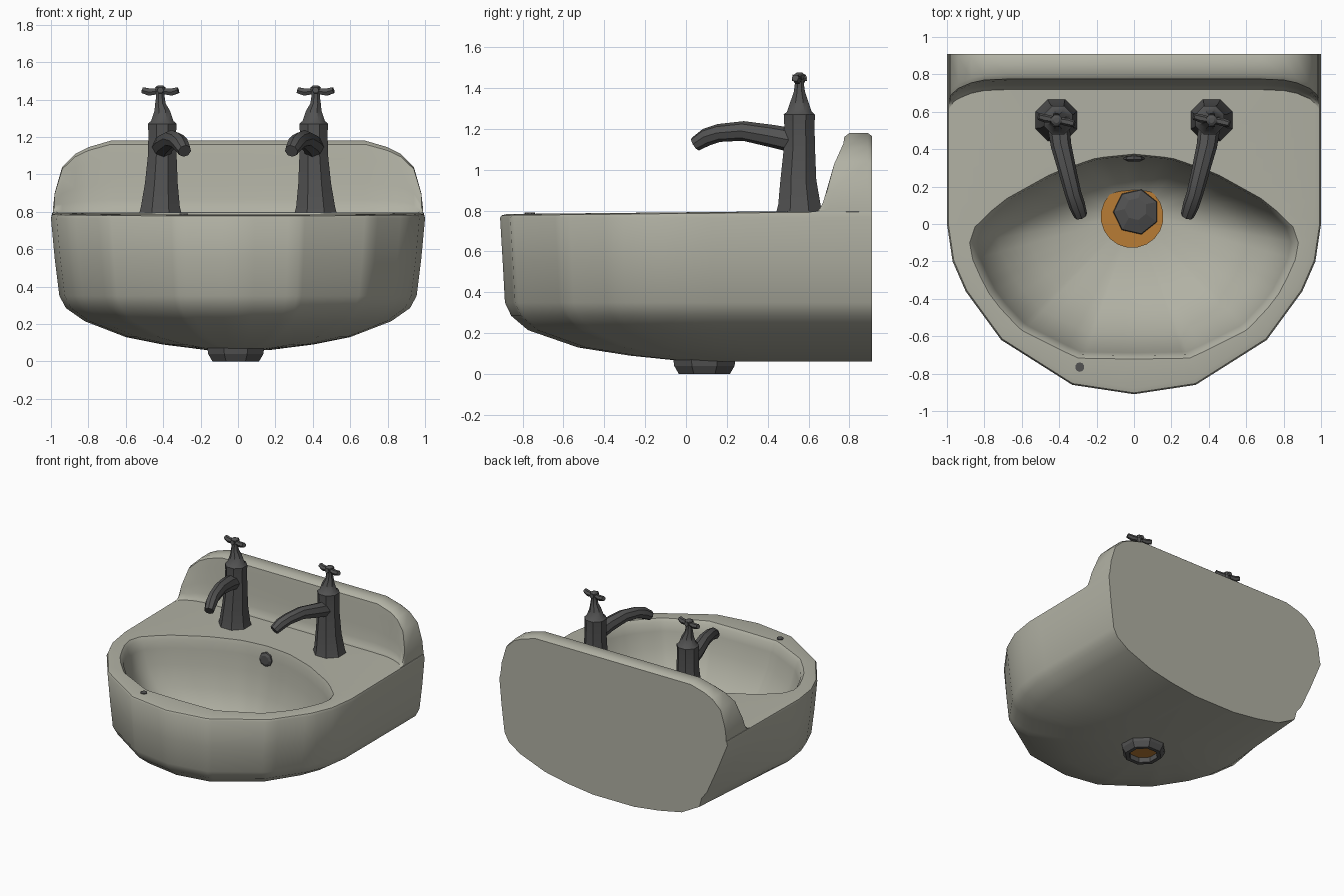
import bpy, bmesh, math
from mathutils import Vector

if "Cube" in bpy.data.objects:
    bpy.data.objects.remove(bpy.data.objects["Cube"])


def material(name, rgb):
    m = bpy.data.materials.new(name)
    m.diffuse_color = (*rgb, 1)
    m.use_nodes = True
    m.node_tree.nodes["Principled BSDF"].inputs["Base Color"].default_value = m.diffuse_color
    return m


CERAMIC = material("warm grey ceramic", (0.44, 0.44, 0.37))
METAL = material("dark metal", (0.085, 0.085, 0.085))
COPPER = material("orange copper", (0.48, 0.20, 0.035))


def loft(name, strips, mat, smooth=35):
    """Skin each list of rings and cap both ends; all strips share one object."""
    bm = bmesh.new()
    for rings in strips:
        vs = [[bm.verts.new(p) for p in r] for r in rings]
        n = len(vs[0])
        for a, b in zip(vs, vs[1:]):
            for i in range(n):
                j = (i + 1) % n
                bm.faces.new((a[i], a[j], b[j], b[i]))
        bm.faces.new(vs[0][::-1])
        bm.faces.new(vs[-1])
    bmesh.ops.recalc_face_normals(bm, faces=bm.faces)
    me = bpy.data.meshes.new(name)
    bm.to_mesh(me)
    bm.free()
    me.materials.append(mat)
    ob = bpy.data.objects.new(name, me)
    bpy.context.collection.objects.link(ob)
    bpy.context.view_layer.objects.active = ob
    ob.select_set(True)
    if smooth:
        bpy.ops.object.shade_smooth_by_angle(angle=math.radians(smooth))
    ob.select_set(False)
    return ob


def circle(x, y, z, r, n=8):
    return [(x + r * math.cos(2 * math.pi * (i + .5) / n),
             y + r * math.sin(2 * math.pi * (i + .5) / n), z) for i in range(n)]


def tube(path, n=8):
    """Rings along a path of (x, y, z, radius)."""
    pts = [Vector(p[:3]) for p in path]
    rings = []
    for k, p in enumerate(pts):
        t = (pts[min(k + 1, len(pts) - 1)] - pts[max(k - 1, 0)]).normalized()
        s = t.cross(Vector((0, 0, 1))).normalized()
        u = s.cross(t)
        rings.append([p + path[k][3] * (s * math.cos(2 * math.pi * i / n) + u * math.sin(2 * math.pi * i / n))
                      for i in range(n)])
    return rings


# --- plan outlines (right half, back to front), sampled along shared rays
CX, CY = 0, -0.1


def mirrored(half):
    return half + [(-x, y) for x, y in half[::-1] if x]


outer_poly = mirrored([(0, .91), (1, .91), (1, 0), (.97, -.2), (.9, -.36), (.71, -.62), (.33, -.86), (0, -.91)])
bowl_poly = mirrored([(0, .37), (.2, .35), (.43, .27), (.7, .12), (.84, -.01), (.87, -.1), (.85, -.21),
                      (.75, -.4), (.6, -.56), (.3, -.71), (0, -.715)])


def cast(poly, a):
    dx, dy = math.cos(a), math.sin(a)
    best = 0
    for (x1, y1), (x2, y2) in zip(poly, poly[1:] + poly[:1]):
        ex, ey = x2 - x1, y2 - y1
        det = dy * ex - dx * ey
        if abs(det) < 1e-9:
            continue
        px, py = x1 - CX, y1 - CY
        t = (ex * py - ey * px) / det
        s = (dx * py - dy * px) / det
        if t > 0 and -1e-6 <= s <= 1 + 1e-6:
            best = max(best, t)
    return CX + best * dx, CY + best * dy


# rays through every outline corner, plus even ones where there is room
TAU = 2 * math.pi
angles = [math.atan2(y - CY, x - CX) % TAU for x, y in outer_poly]
for i in range(56):
    a = TAU * i / 56
    if all(abs((a - b + math.pi) % TAU - math.pi) > .03 for b in angles):
        angles.append(a)
angles.sort()
outer = [cast(outer_poly, a) for a in angles]
bowl = [cast(bowl_poly, a) for a in angles]


def deck_z(y):
    return .783 + .018 * (y + .9) / 1.8


# --- basin: underside, walls, deck and bowl in one loft
rings = []
for sx, sy, z, pinch in [(.18, .5, .062, 0), (.4, .65, .09, .0), (.6, .79, .13, 0), (.82, .925, .215, .08),
                         (.92, .97, .285, .16), (.955, .987, .35, .14), (.98, .993, .55, .07), (1, 1, .765, 0)]:
    ring = []
    for x, y in outer:
        # the left wall draws in towards the back, the right wall stays straight
        k = 1 - pinch * max(0, min(1, y / .91)) * (x < 0)
        ring.append((x * sx * k, .91 - (.91 - y) * sy, z))
    rings.append(ring)
rings.append([(x * .993, .91 - (.91 - y) * .996, deck_z(y) - .006) for x, y in outer])
rings.append([(x * .965, .91 - (.91 - y) * .982, deck_z(y)) for x, y in outer])
rings.append([(x * 1.01, y * 1.01, deck_z(y)) for x, y in bowl])
for s, z in [(.985, .765), (.965, .7), (.93, .58), (.83, .42), (.65, .28), (.4, .19), (.17, .16)]:
    rings.append([(x * s, .05 + (y - .05) * s, z) for x, y in bowl])
loft("basin", [rings], CERAMIC, smooth=40)

# --- backsplash: profile swept across the width, curling forward and falling at both ends
stations = [(0, 1.18, 0), (.68, 1.18, 0), (.8, 1.145, -.005), (.87, 1.11, -.02), (.94, 1.04, -.05),
            (.98, .9, -.085), (.99, .81, -.1)]
stations = [(-x, t, d) for x, t, d in stations[:0:-1]] + stations
profile = [(.91, -1), (.91, .96), (.89, 1), (.80, 1), (.775, .95), (.766, .75), (.755, .42),
           (.742, .18), (.73, .05), (.715, 0), (.715, -1)]
rings = []
for x, top, d in stations:
    rings.append([(x, y + (d if y < .85 else 0), .795 + (top - .795) * f if f >= 0 else .75)
                  for y, f in profile])
loft("backsplash", [rings], CERAMIC, smooth=45)

# --- pair of taps
for side, label in ((-1, "left"), (1, "right")):
    x0, y0 = side * .415, .555
    body = [circle(x0 + side * dx, y0 + dy, z, r) for z, r, dx, dy in
            [(.78, .125, 0, 0), (.83, .112, 0, 0), (.95, .095, -.005, -.005), (1.1, .083, -.01, 0),
             (1.22, .08, -.01, 0), (1.27, .083, -.01, 0), (1.285, .065, -.01, 0), (1.34, .045, -.01, 0),
             (1.38, .03, 0, 0), (1.42, .024, 0, 0), (1.465, .03, 0, 0), (1.475, .015, 0, 0)]]
    spout = tube([(side * .405, .54, 1.14, .06), (side * .39, .42, 1.165, .055), (side * .355, .28, 1.19, .048),
                  (side * .325, .16, 1.18, .044), (side * .305, .1, 1.16, .044), (side * .285, .045, 1.125, .036)])
    loft(label + "_tap_body", [body, spout], METAL)
    # cross handle
    bar = tube([(x0 - .095, y0 + .02, 1.45, .018), (x0 - .06, y0 + .01, 1.44, .022), (x0, y0, 1.445, .016),
                (x0 + .06, y0 - .01, 1.44, .022), (x0 + .095, y0 - .02, 1.45, .018)], 6)
    cross = tube([(x0, y0 - .035, 1.45, .018), (x0, y0, 1.445, .016), (x0, y0 + .035, 1.45, .018)], 6)
    loft(label + "_tap_handle", [bar, cross], METAL, smooth=25)

# --- drain: copper seat, faceted plug, outlet pipe with copper lining
loft("drain_seat", [[circle(-.01, .04, .15, .168, 20), circle(-.01, .04, .195, .168, 20)]], COPPER)
loft("drain_plug", [[circle(.012, .065, .19, .125, 7), circle(.012, .065, .215, .12, 7),
                     circle(.01, .08, .24, .06, 7)]], METAL, smooth=0)
loft("outlet_pipe", [[circle(-.012, .09, .05, .105), circle(-.012, .09, .001, .105), circle(-.012, .09, 0, .135),
                      circle(-.012, .09, .04, .16), circle(-.012, .09, .10, .168)]], METAL, smooth=0)
loft("outlet_lining", [[circle(-.012, .09, .04, .104), circle(-.012, .09, .06, .104)]], COPPER, smooth=0)

# --- overflow on the back wall of the bowl, chain hole on the front rim
loft("overflow", [tube([(0, .375, .70, .055), (0, .345, .70, .055), (0, .335, .70, .035)])], METAL, smooth=0)
loft("chain_hole", [[circle(-.29, -.765, .77, .025, 10), circle(-.29, -.765, .79, .025, 10)]], METAL)
